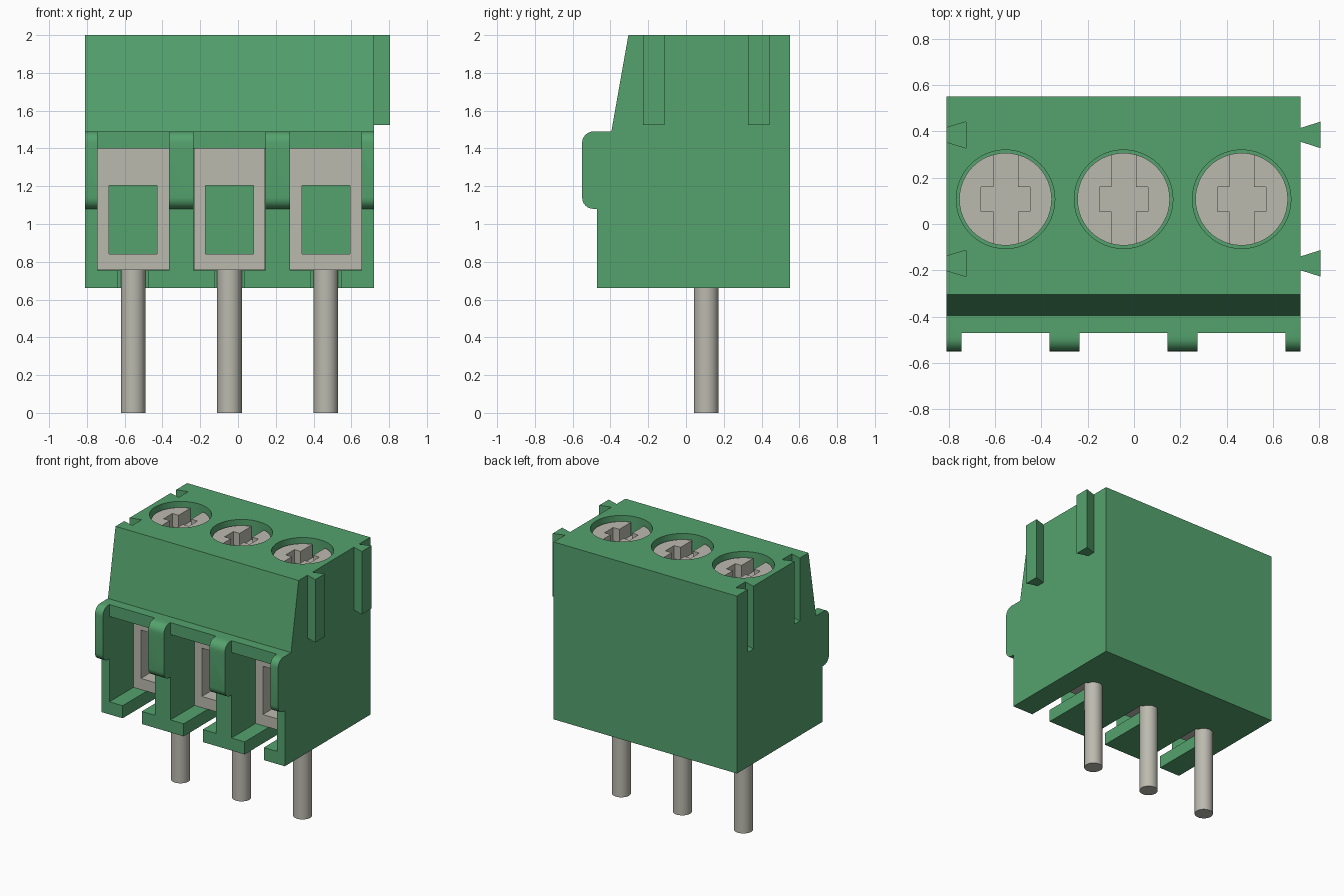
import bpy, bmesh, math
from mathutils import Vector

old = bpy.data.objects.get("Cube")
if old:
    bpy.data.objects.remove(old, do_unlink=True)


def material(name, color):
    m = bpy.data.materials.new(name)
    m.use_nodes = True
    m.diffuse_color = (*color, 1)
    m.node_tree.nodes["Principled BSDF"].inputs["Base Color"].default_value = (*color, 1)
    return m


GREEN = material("green plastic", (0.09, 0.365, 0.155))
METAL = material("dull metal", (0.50, 0.49, 0.43))


def finish(name, bm, mat):
    bmesh.ops.recalc_face_normals(bm, faces=bm.faces)
    mesh = bpy.data.meshes.new(name)
    bm.to_mesh(mesh)
    bm.free()
    mesh.materials.append(mat)
    ob = bpy.data.objects.new(name, mesh)
    bpy.context.collection.objects.link(ob)
    return ob


def prism(name, points, offset, mat):
    """Extrude a closed outline of 3D points along an offset."""
    bm = bmesh.new()
    face = bm.faces.new([bm.verts.new(p) for p in points])
    out = bmesh.ops.extrude_face_region(bm, geom=[face])
    bmesh.ops.translate(bm, vec=Vector(offset),
                        verts=[g for g in out["geom"] if isinstance(g, bmesh.types.BMVert)])
    return finish(name, bm, mat)


def box(name, x, y, z, mat):
    outline = [(x[0], y[0], z[0]), (x[1], y[0], z[0]), (x[1], y[1], z[0]), (x[0], y[1], z[0])]
    return prism(name, outline, (0, 0, z[1] - z[0]), mat)


def cylinder(name, x, y, radius, z, mat, sides=48):
    ring = [(x + radius * math.cos(i * math.tau / sides),
             y + radius * math.sin(i * math.tau / sides), z[0]) for i in range(sides)]
    return prism(name, ring, (0, 0, z[1] - z[0]), mat)


def cut(target, cutters):
    """Subtract every cutter, bake the result and remove the cutters."""
    for c in cutters:
        c.hide_render = True
        mod = target.modifiers.new("cut", "BOOLEAN")
        mod.operation = "DIFFERENCE"
        mod.solver = "EXACT"
        mod.object = c
    deps = bpy.context.evaluated_depsgraph_get()
    deps.update()
    mesh = bpy.data.meshes.new_from_object(target.evaluated_get(deps))
    target.modifiers.clear()
    target.data = mesh
    for c in cutters:
        bpy.data.objects.remove(c, do_unlink=True)


def smooth(ob):
    bpy.ops.object.select_all(action="DESELECT")
    ob.select_set(True)
    bpy.context.view_layer.objects.active = ob
    bpy.ops.object.shade_smooth_by_angle(angle=math.radians(30))


LEFT, RIGHT, BASE, TOP = -0.81, 0.72, 0.66, 2.0
CENTRES = [-0.555, -0.045, 0.465]
MID_Y = 0.107

# Housing side profile with a rounded front bulge
R = 0.06


def arc(y, z, start):
    return [(y + R * math.cos(math.radians(start + a)), z + R * math.sin(math.radians(start + a)))
            for a in range(0, 91, 15)]


profile = [(0.55, BASE), (0.55, TOP), (-0.305, TOP), (-0.395, 1.49)]
profile += arc(-0.49, 1.43, 90) + arc(-0.49, 1.14, 180)
profile += [(-0.47, 1.08), (-0.47, BASE)]
housing = prism("housing", [(LEFT, y, z) for y, z in profile], (RIGHT - LEFT, 0, 0), GREEN)


# Dovetail outline shared by the side rails and grooves
def dovetail(name, x, y, z_top, lead=0.0):
    outline = [(x - lead, y - 0.03), (x + 0.085, y - 0.057),
               (x + 0.085, y + 0.057), (x - lead, y + 0.03)]
    return prism(name, [(px, py, 1.525) for px, py in outline], (0, 0, z_top - 1.525), GREEN)


cutters = []
for y in (0.385, -0.17):
    cutters.append(dovetail("groove_cutter", LEFT, y, 2.1, 0.004))
    dovetail("side_rail", RIGHT, y, TOP)

# Wire pockets, bulge gaps, pin slots and screw wells
for cx in CENTRES:
    px = (cx - 0.19, cx + 0.19)
    cutters += [
        box("pocket_cutter", px, (-0.7, 0.4), (0.755, 1.4), GREEN),
        box("gap_cutter", px, (-0.7, -0.47), (1.0, 1.6), GREEN),
        box("slot_cutter", (cx - 0.08, cx + 0.08), (-0.7, 0.12), (0.5, 0.8), GREEN),
        cylinder("well_cutter", cx, MID_Y, 0.213, (1.45, 2.1), GREEN),
    ]
cut(housing, cutters)
smooth(housing)

# Metal clamp, screw and pin of each terminal
for cx in CENTRES:
    clamp = box("clamp_frame", (cx - 0.189, cx + 0.189), (-0.185, 0.399), (0.756, 1.399), METAL)
    cut(clamp, [box("wire_cutter", (cx - 0.127, cx + 0.127), (-0.3, 0.5), (0.84, 1.205), METAL)])

    screw = cylinder("screw_head", cx, MID_Y, 0.2, (1.45, 1.96), METAL)
    cut(screw, [
        box("long_slot", (cx - 0.053, cx + 0.053), (MID_Y - 0.3, MID_Y + 0.3), (1.86, 2.1), METAL),
        box("short_slot", (cx - 0.105, cx + 0.105), (MID_Y - 0.052, MID_Y + 0.052), (1.86, 2.1), METAL),
    ])
    smooth(screw)

    smooth(cylinder("pin", cx, MID_Y, 0.065, (0, 0.76), METAL, 32))
